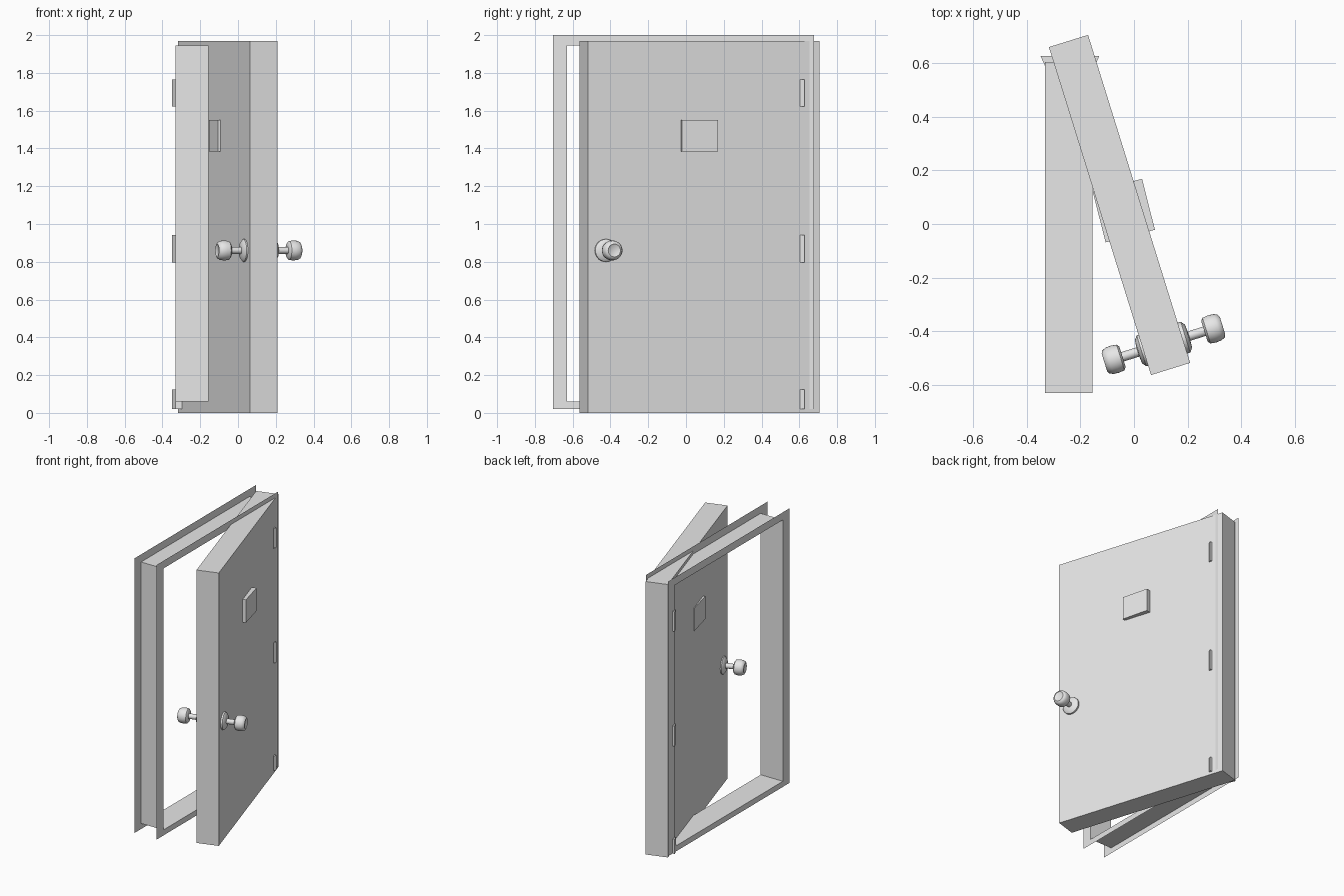
import bpy, bmesh, math
from mathutils import Matrix, Vector

cube = bpy.data.objects.get("Cube")
if cube:
    bpy.data.objects.remove(cube, do_unlink=True)

# Single flat colour
grey = bpy.data.materials.new("light_grey")
grey.use_nodes = True
grey.diffuse_color = (0.8, 0.8, 0.8, 1)
grey.node_tree.nodes["Principled BSDF"].inputs["Base Color"].default_value = (0.8, 0.8, 0.8, 1)


def finish(name, bm, matrix=Matrix(), smooth=False):
    bmesh.ops.recalc_face_normals(bm, faces=bm.faces)
    mesh = bpy.data.meshes.new(name)
    bm.to_mesh(mesh)
    bm.free()
    mesh.materials.append(grey)
    obj = bpy.data.objects.new(name, mesh)
    obj.matrix_world = matrix
    bpy.context.collection.objects.link(obj)
    if smooth:
        bpy.ops.object.select_all(action='DESELECT')
        obj.select_set(True)
        bpy.context.view_layer.objects.active = obj
        bpy.ops.object.shade_smooth_by_angle(angle=math.radians(40))
    return obj


def bridge(bm, rings):
    for a, b in zip(rings, rings[1:]):
        n = len(a)
        for i in range(n):
            bm.faces.new((a[i], a[(i + 1) % n], b[(i + 1) % n], b[i]))


def box(name, size, centre, angle):
    bm = bmesh.new()
    bmesh.ops.create_cube(bm, size=1)
    bmesh.ops.scale(bm, vec=size, verts=bm.verts)
    finish(name, bm, Matrix.Translation(centre) @ Matrix.Rotation(math.radians(angle), 4, 'Z'))


def rectangle(bm, x, y0, y1, z0, z1):
    return [bm.verts.new((x, y, z)) for y, z in ((y0, z0), (y1, z0), (y1, z1), (y0, z1))]


# Sheet-metal frame: a flange on each side joined by the jamb lining
OUTER = (-0.705, 0.677, 0.02, 2.0)
INNER = (-0.63, 0.605, 0.06, 1.945)
LEFT, RIGHT = -0.332, -0.155
bm = bmesh.new()
bridge(bm, [rectangle(bm, LEFT, *OUTER), rectangle(bm, LEFT, *INNER),
            rectangle(bm, RIGHT, *INNER), rectangle(bm, RIGHT, *OUTER)])
finish("door_frame", bm)

# Door leaf standing ajar, and the hatch block passing through it
SWING = 17.3
box("door_leaf", (0.153, 1.282, 1.968), (-0.054, 0.071, 0.984), SWING)
box("peep_hatch", (0.19, 0.196, 0.165), (-0.038, 0.05, 1.467), 14.2)

# Hinges: tapered blocks through the hinge side
for name, z0, z1 in (("top", 1.623, 1.766), ("middle", 0.795, 0.942), ("bottom", 0.02, 0.125)):
    bm = bmesh.new()
    outline = ((-0.349, 0.627), (-0.13, 0.627), (-0.145, 0.59), (-0.332, 0.59))
    rings = [[bm.verts.new((x, y, z)) for x, y in outline] for z in (z0, z1)]
    bridge(bm, rings)
    for ring in rings:
        bm.faces.new(ring)
    finish(name + "_hinge", bm)

# Turned knobs with rosette and stem, one on each face of the door
PROFILE = ((0.07, 0.06), (0.086, 0.06), (0.098, 0.045), (0.1, 0.018), (0.16, 0.018),
           (0.16, 0.04), (0.168, 0.05), (0.19, 0.053), (0.212, 0.051),
           (0.226, 0.044), (0.231, 0.034), (0.228, 0.03))
SIDES = 28
for name, turn in (("outer_knob", 0), ("inner_knob", 180)):
    bm = bmesh.new()
    rings = []
    for along, radius in PROFILE:
        steps = [math.tau * i / SIDES for i in range(SIDES)]
        rings.append([bm.verts.new((along, radius * math.cos(a), radius * math.sin(a))) for a in steps])
    bridge(bm, rings)
    bm.faces.new(rings[0])
    bm.faces.new(rings[-1])
    place = Matrix.Translation(Vector((0.11, -0.448, 0.86)))
    finish(name, bm, place @ Matrix.Rotation(math.radians(SWING + turn), 4, 'Z'), smooth=True)
